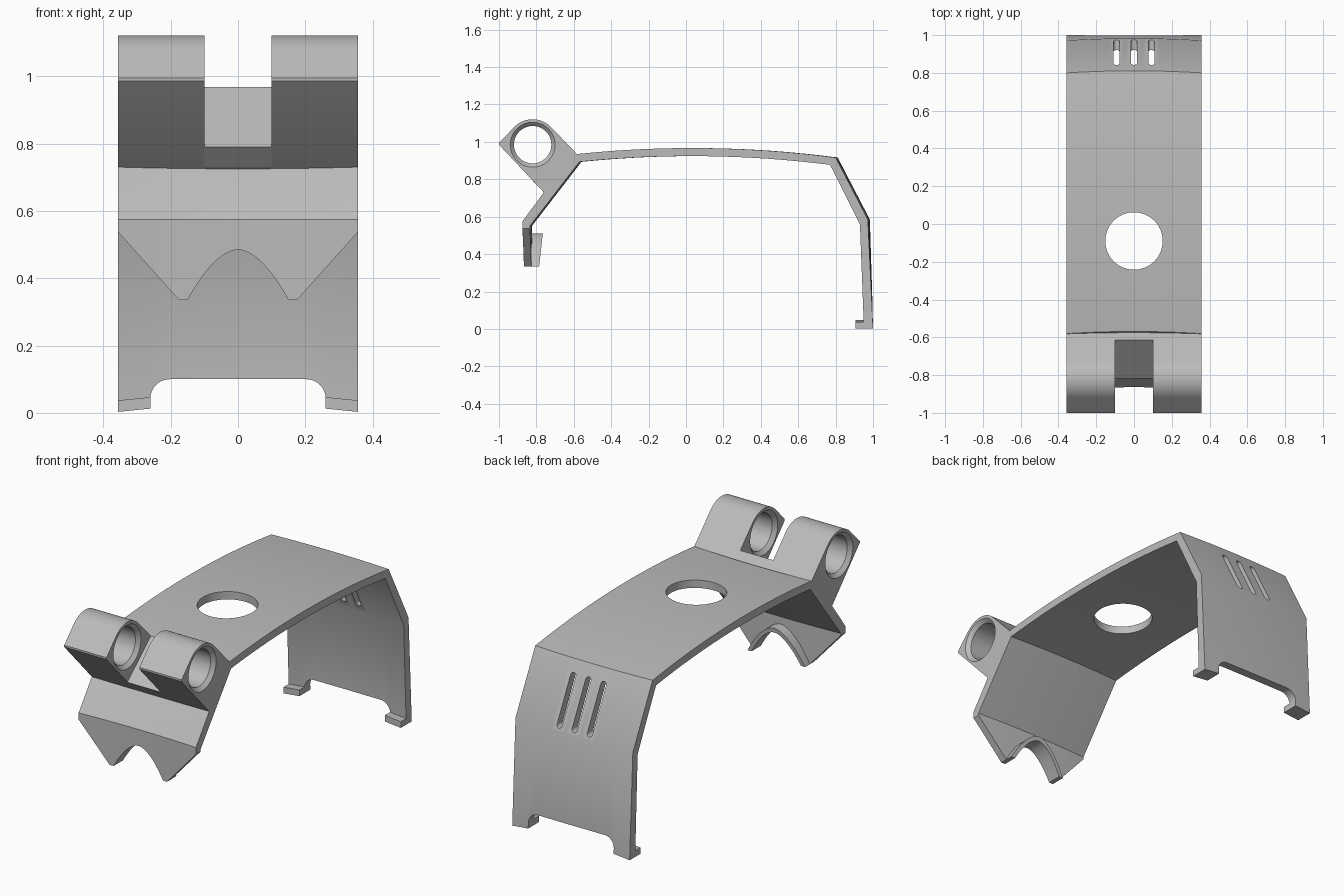
import bpy, bmesh, math

if "Cube" in bpy.data.objects:
    bpy.data.objects.remove(bpy.data.objects["Cube"])

W = 0.357  # half width of the bracket
grey = bpy.data.materials.new("plain grey")
grey.diffuse_color = (0.5, 0.5, 0.5, 1)
grey.use_nodes = True
grey.node_tree.nodes["Principled BSDF"].inputs["Base Color"].default_value = grey.diffuse_color


def finish(name, bm):
    bmesh.ops.recalc_face_normals(bm, faces=bm.faces)
    me = bpy.data.meshes.new(name)
    bm.to_mesh(me)
    bm.free()
    me.materials.append(grey)
    ob = bpy.data.objects.new(name, me)
    bpy.context.collection.objects.link(ob)
    return ob


def loft(name, loops):
    """Join equal-length closed loops and cap both ends."""
    bm = bmesh.new()
    rings = [[bm.verts.new(p) for p in loop] for loop in loops]
    n = len(rings[0])
    for a, b in zip(rings, rings[1:]):
        for i in range(n):
            j = (i + 1) % n
            bm.faces.new((a[i], a[j], b[j], b[i]))
    bm.faces.new(rings[0])
    bm.faces.new(rings[-1][::-1])
    return finish(name, bm)


def along_x(name, pts, x0, x1):
    return loft(name, [[(x, y, z) for y, z in pts] for x in (x0, x1)])


def along_y(name, pts, y0, y1):
    return loft(name, [[(x, y, z) for x, z in pts] for y in (y0, y1)])


def arc(cx, cz, r, a0, a1, n):
    return [(cx + r * math.cos(math.radians(a0 + (a1 - a0) * i / n)),
             cz + r * math.sin(math.radians(a0 + (a1 - a0) * i / n))) for i in range(n + 1)]


def cut(ob, cutter):
    mod = ob.modifiers.new("cut", "BOOLEAN")
    mod.operation, mod.solver, mod.object = "DIFFERENCE", "EXACT", cutter
    bpy.context.view_layer.objects.active = ob
    bpy.ops.object.modifier_apply(modifier=mod.name)
    bpy.data.objects.remove(cutter)


def smooth(ob):
    bpy.ops.object.select_all(action="DESELECT")
    ob.select_set(True)
    bpy.context.view_layer.objects.active = ob
    bpy.ops.object.shade_smooth_by_angle(angle=math.radians(30))


# Bent shell: side profile swept across the width with a slight bow
def crown(y, top):
    return top - 0.085 * (y - 0.03) ** 2


N = 16
outer = [-0.58 + 1.38 * i / N for i in range(N + 1)]
inner = [0.77 - 1.34 * i / N for i in range(N + 1)]
profile = [(-0.835, 0.30), (-0.875, 0.30), (-0.875, 0.575), (-0.76, 0.73)]
profile += [(y, crown(y, 0.967)) for y in outer]
profile += [(0.972, 0.585), (1.0, 0.003), (0.905, 0.003), (0.905, 0.037), (0.95, 0.037), (0.93, 0.56)]
profile += [(y, crown(y, 0.924)) for y in inner]
profile += [(-0.835, 0.55)]


def bowed(x, y, z):
    fade = min(1, z / 0.5) if y > 0 else 1
    lift = 0.1 * (W - abs(x)) if z < 0.05 else 0
    return (x, y + 0.011 * (1 - (x / W) ** 2) * fade, z + lift)


shell = loft("bracket_shell", [[bowed(-W + 2 * W * i / N, y, z) for y, z in profile]
                               for i in range(N + 1)])

# Round hole in the top
ring = arc(0, -0.09, 0.152, 0, 360, 64)[:-1]
cut(shell, loft("hole_cutter", [[(x, y, z) for x, y in ring] for z in (0.8, 1.1)]))

# Three rounded slots in the rear slope
for x in (-0.092, 0, 0.092):
    slot = arc(x, 0.84, 0.016, 0, 180, 10) + arc(x, 0.615, 0.016, 180, 360, 10)
    cut(shell, along_y("slot_cutter", slot, 0.6, 1.2))

# Rounded opening between the rear feet
gap = [(0.26, -0.1)] + arc(0.203, 0.043, 0.057, 0, 90, 10)
gap += [(-x, z) for x, z in reversed(gap)]
cut(shell, along_y("foot_gap_cutter", gap, 0.7, 1.2))

# Pointed lower edge of the front leg with an arch in the middle
def arch(t, grow=0.0):
    """Arch curve for t from -1 to 1."""
    a = abs(t)
    return ((0.15 + grow) * t, 0.335 + (0.15 + grow) * (1 - (0.55 * a ** 2 + 0.45 * a ** 1.6)))


ts = [-1 + i / 14 for i in range(29)]
edge = [(-0.5, 0.2), (-0.5, 0.70), (-W, 0.538), (-0.175, 0.335)] + [arch(t) for t in ts]
edge += [(0.175, 0.335), (W, 0.538), (0.5, 0.70), (0.5, 0.2)]
cut(shell, along_y("front_edge_cutter", edge, -1.2, -0.6))
smooth(shell)

# Rim standing inward around the front arch
strip = [arch(t) for t in ts] + [arch(t, 0.025) for t in reversed(ts)]
rim = loft("arch_rim", [[(x, -0.845, z) for x, z in strip],
                        [(x, -0.785 + 0.11 * (z - 0.335), z) for x, z in strip]])
smooth(rim)

# Pair of hinge knuckles with chamfered bores
CY, CZ = -0.82, 0.985
knuckle = [(-0.76, 0.73), (-1.0, 0.985), (-1.0, 0.995)] + arc(CY, CZ, 0.136, 135, 46, 20)
knuckle += [(-0.58, 0.932), (-0.56, 0.915), (-0.74, 0.715)]
for side, s in (("left", -1), ("right", 1)):
    ob = along_x(side + "_hinge_knuckle", knuckle, s * 0.1, s * W)
    bore = [(0.09, 0.13), (0.12, 0.1), (W - 0.02, 0.1), (W + 0.01, 0.13)]
    cut(ob, loft("bore_cutter", [[(s * x, y, z) for y, z in arc(CY, CZ, r, 0, 360, 48)[:-1]]
                                 for x, r in bore]))
    smooth(ob)

# Low sloped bridge between the knuckles
bridge = [(-0.76, 0.73), (-0.818, 0.79), (-0.615, 0.968), (-0.58, 0.932), (-0.56, 0.915), (-0.74, 0.715)]
along_x("hinge_bridge", bridge, -0.1, 0.1)
